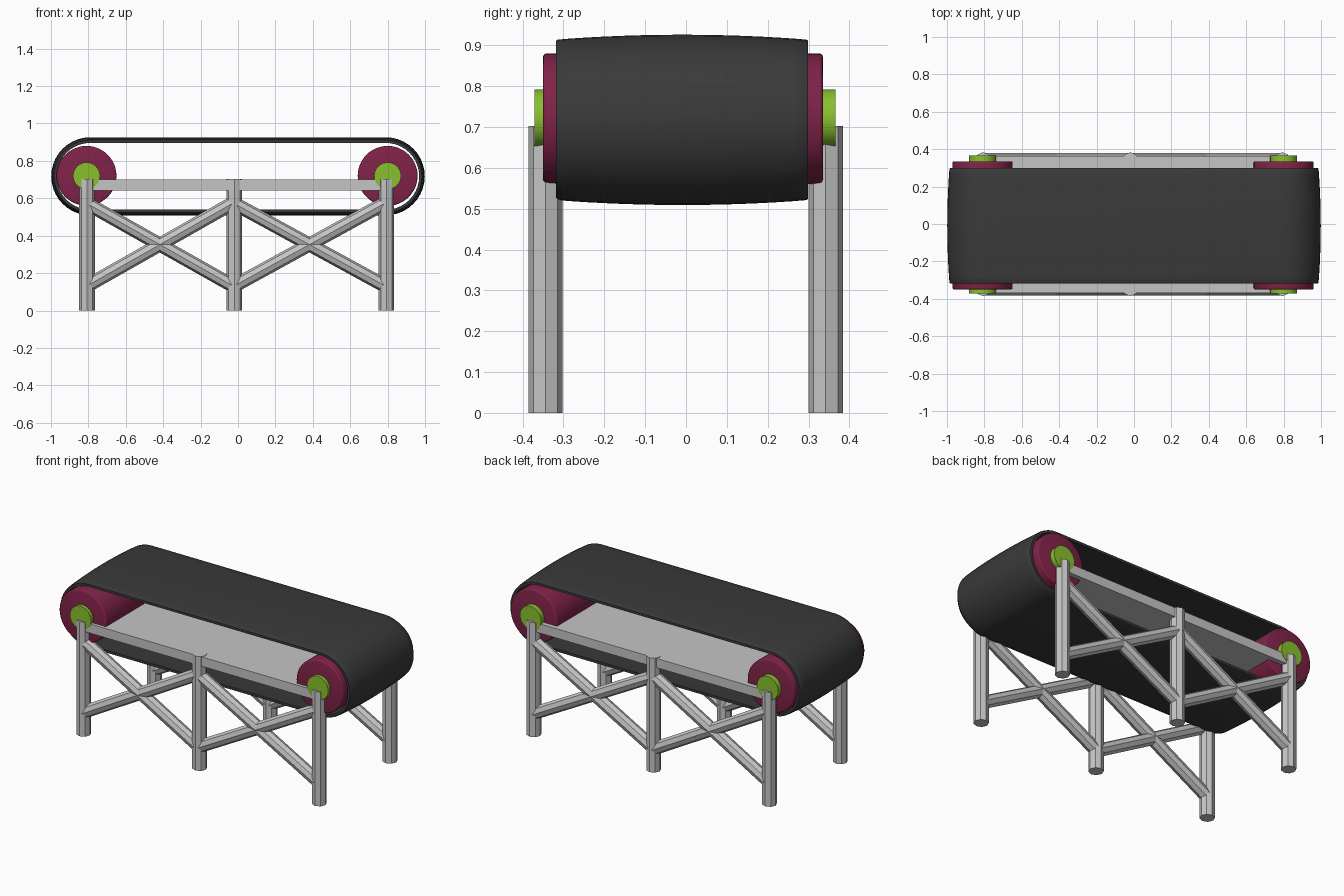
import bpy, bmesh, math
from mathutils import Vector

if "Cube" in bpy.data.objects:
    bpy.data.objects.remove(bpy.data.objects["Cube"])


def material(name, rgb):
    m = bpy.data.materials.new(name)
    m.diffuse_color = (*rgb, 1)
    m.use_nodes = True
    m.node_tree.nodes["Principled BSDF"].inputs["Base Color"].default_value = m.diffuse_color
    return m


BELT = material("dark rubber", (0.042, 0.042, 0.042))
ROLLER = material("crimson", (0.22, 0.016, 0.066))
HUB = material("lime green", (0.25, 0.53, 0.026))
STEEL = material("light grey", (0.56, 0.56, 0.56))


def finish(bm, name, mat, smooth=None):
    bmesh.ops.recalc_face_normals(bm, faces=bm.faces)
    me = bpy.data.meshes.new(name)
    bm.to_mesh(me)
    bm.free()
    me.materials.append(mat)
    ob = bpy.data.objects.new(name, me)
    bpy.context.collection.objects.link(ob)
    if smooth:
        bpy.ops.object.select_all(action='DESELECT')
        ob.select_set(True)
        bpy.context.view_layer.objects.active = ob
        bpy.ops.object.shade_smooth_by_angle(angle=math.radians(smooth))
    return ob


def rod(name, a, b, radius, sides, mat, bevel=0, smooth=None):
    """Capped prism running from a to b."""
    a, b = Vector(a), Vector(b)
    d = b - a
    bm = bmesh.new()
    bmesh.ops.create_cone(bm, cap_ends=True, segments=sides, radius1=radius,
                          radius2=radius, depth=d.length)
    if bevel:
        rims = [e for e in bm.edges if any(len(f.verts) > 4 for f in e.link_faces)]
        bmesh.ops.bevel(bm, geom=rims, offset=bevel, segments=3, profile=0.5,
                        affect='EDGES')
    rot = Vector((0, 0, 1)).rotation_difference(d.normalized()).to_matrix()
    for v in bm.verts:
        v.co = rot @ v.co + (a + b) / 2
    return finish(bm, name, mat, smooth)


# Crowned belt: stadium loops swept across the width
def stadium(y, r):
    pts = []
    for sx, start in ((0.79, -90), (-0.79, 90)):
        for i in range(21):
            t = math.radians(start + 9 * i)
            pts.append((sx + r * math.cos(t), y, 0.7175 + r * math.sin(t)))
    return pts


Y0, Y1, THICK = -0.318, 0.299, 0.018
bm = bmesh.new()
outer, inner = [], []
for i in range(17):
    s = -1 + i / 8
    y = (Y0 + Y1) / 2 + s * (Y1 - Y0) / 2
    r = 0.2085 - 0.012 * s * s
    outer.append((y, r - (0.003 if abs(s) == 1 else 0)))
    inner.append((y, r - THICK))
# slim rounded lip beside each edge
outer.insert(1, (Y0 + 0.004, outer[0][1] + 0.003))
outer.insert(-1, (Y1 - 0.004, outer[-1][1] + 0.003))
loops = [[bm.verts.new(p) for p in stadium(y, r)] for y, r in outer + inner[::-1]]
for k, la in enumerate(loops):
    lb = loops[(k + 1) % len(loops)]
    for i in range(len(la)):
        j = (i + 1) % len(la)
        bm.faces.new((la[i], la[j], lb[j], lb[i]))
finish(bm, "conveyor_belt", BELT, 40)

# Rollers with protruding axle hubs
for side, x in (("left", -0.81), ("right", 0.80)):
    rod(side + "_roller", (x, -0.35, 0.72), (x, 0.335, 0.72), 0.16, 48, ROLLER, 0.008, 40)
    rod(side + "_axle", (x, -0.371, 0.72), (x, 0.366, 0.72), 0.072, 24, HUB, 0, 40)

# Bed plate between the rollers
bm = bmesh.new()
bmesh.ops.create_cube(bm, size=1)
for v in bm.verts:
    v.co = Vector((v.co.x * 1.60 - 0.007, v.co.y * 0.733 - 0.003, v.co.z * 0.057 + 0.671))
finish(bm, "bed_plate", STEEL)

# Octagonal legs and crossed braces on both sides
LEGS = (-0.807, -0.02, 0.793)
for side, y in (("front", -0.344), ("back", 0.342)):
    for i, x in enumerate(LEGS):
        rod(f"{side}_leg_{i + 1}", (x, y, 0), (x, y, 0.702), 0.042, 8, STEEL)
    for i in range(2):
        a, b = LEGS[i], LEGS[i + 1]
        rod(f"{side}_brace_down_{i + 1}", (a, y, 0.572), (b, y, 0.128), 0.037, 8, STEEL)
        rod(f"{side}_brace_up_{i + 1}", (a, y, 0.132), (b, y, 0.578), 0.037, 8, STEEL)
